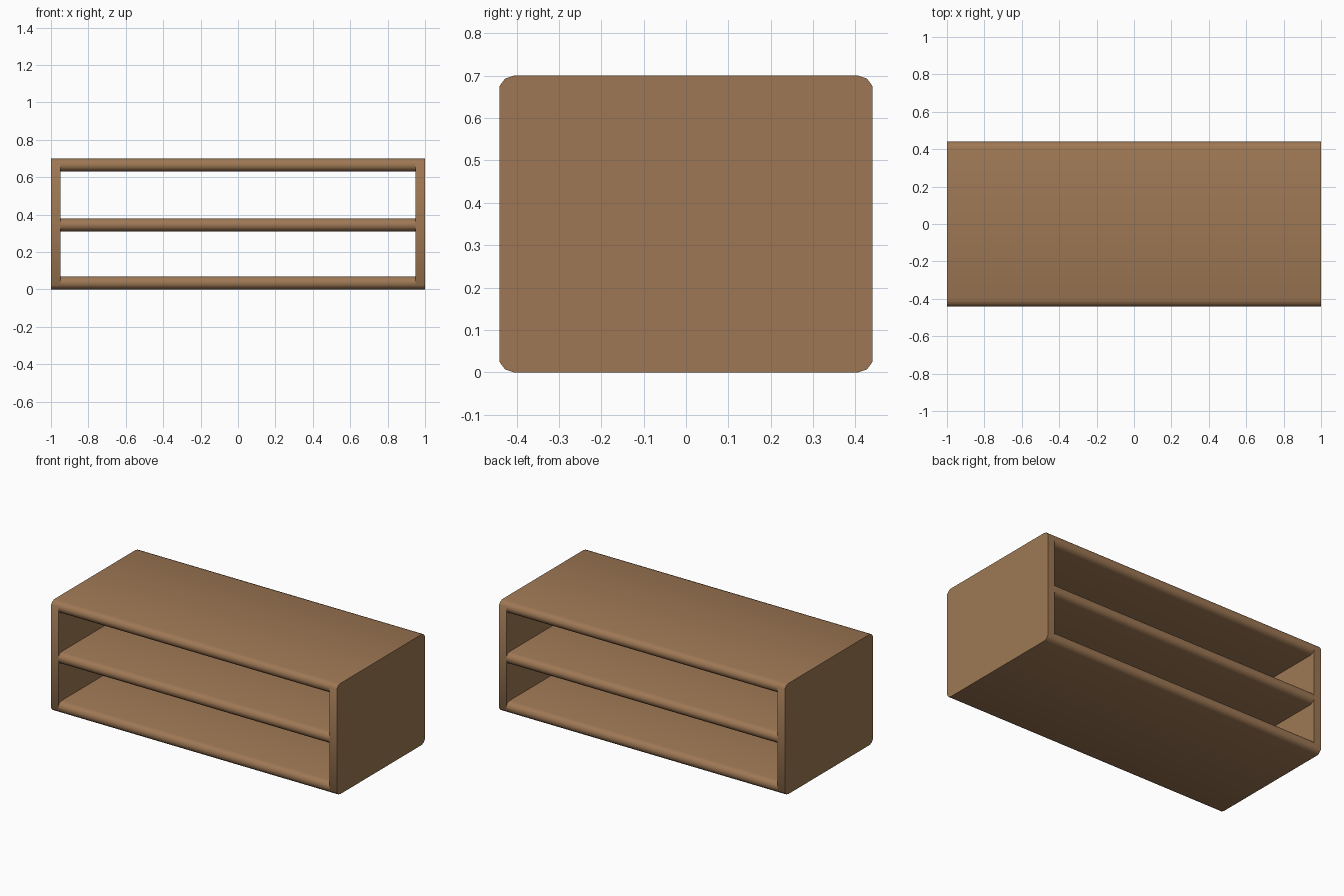
import bpy, math

if "Cube" in bpy.data.objects:
    bpy.data.objects.remove(bpy.data.objects["Cube"])

W, D, H = 1.0, 0.44, 0.70      # half width, half depth, height
T, SIDE = 0.07, 0.05           # board and side panel thickness
R = T / 2

wood = bpy.data.materials.new("brown wood")
wood.diffuse_color = (0.342, 0.187, 0.089, 1)
wood.use_nodes = True
wood.node_tree.nodes["Principled BSDF"].inputs["Base Color"].default_value = wood.diffuse_color


def arc(cy, cz, start, steps):
    """Points of a five-segment half round, in the y-z plane."""
    return [(cy + R * math.cos(math.radians(start + 36 * i)),
             cz + R * math.sin(math.radians(start + 36 * i))) for i in range(steps)]


def extrude(name, profile, x0, x1):
    n = len(profile)
    verts = [(x, y, z) for x in (x0, x1) for y, z in profile]
    faces = [tuple(reversed(range(n))), tuple(range(n, 2 * n))]
    faces += [(i, (i + 1) % n, n + (i + 1) % n, n + i) for i in range(n)]
    mesh = bpy.data.meshes.new(name)
    mesh.from_pydata(verts, [], faces)
    mesh.materials.append(wood)
    ob = bpy.data.objects.new(name, mesh)
    bpy.context.collection.objects.link(ob)
    bpy.ops.object.select_all(action='DESELECT')
    ob.select_set(True)
    bpy.context.view_layer.objects.active = ob
    bpy.ops.object.shade_smooth_by_angle(angle=math.radians(50))
    return ob


# centre of the rounding so that the outermost flat lies on the overall depth
cy = D - R * math.cos(math.radians(18))

# horizontal boards with rounded front and back edges
for name, z in (("bottom_board", R), ("middle_shelf", 0.345), ("top_board", H - R)):
    extrude(name, arc(cy, z, -90, 6) + arc(-cy, z, 90, 6), -W + SIDE, W - SIDE)

# side panels, corners following the board rounding
panel = (arc(cy, R, -90, 3) + arc(cy, H - R, 18, 3)
         + arc(-cy, H - R, 90, 3) + arc(-cy, R, 198, 3))
extrude("left_panel", panel, -W, -W + SIDE)
extrude("right_panel", panel, W - SIDE, W)
